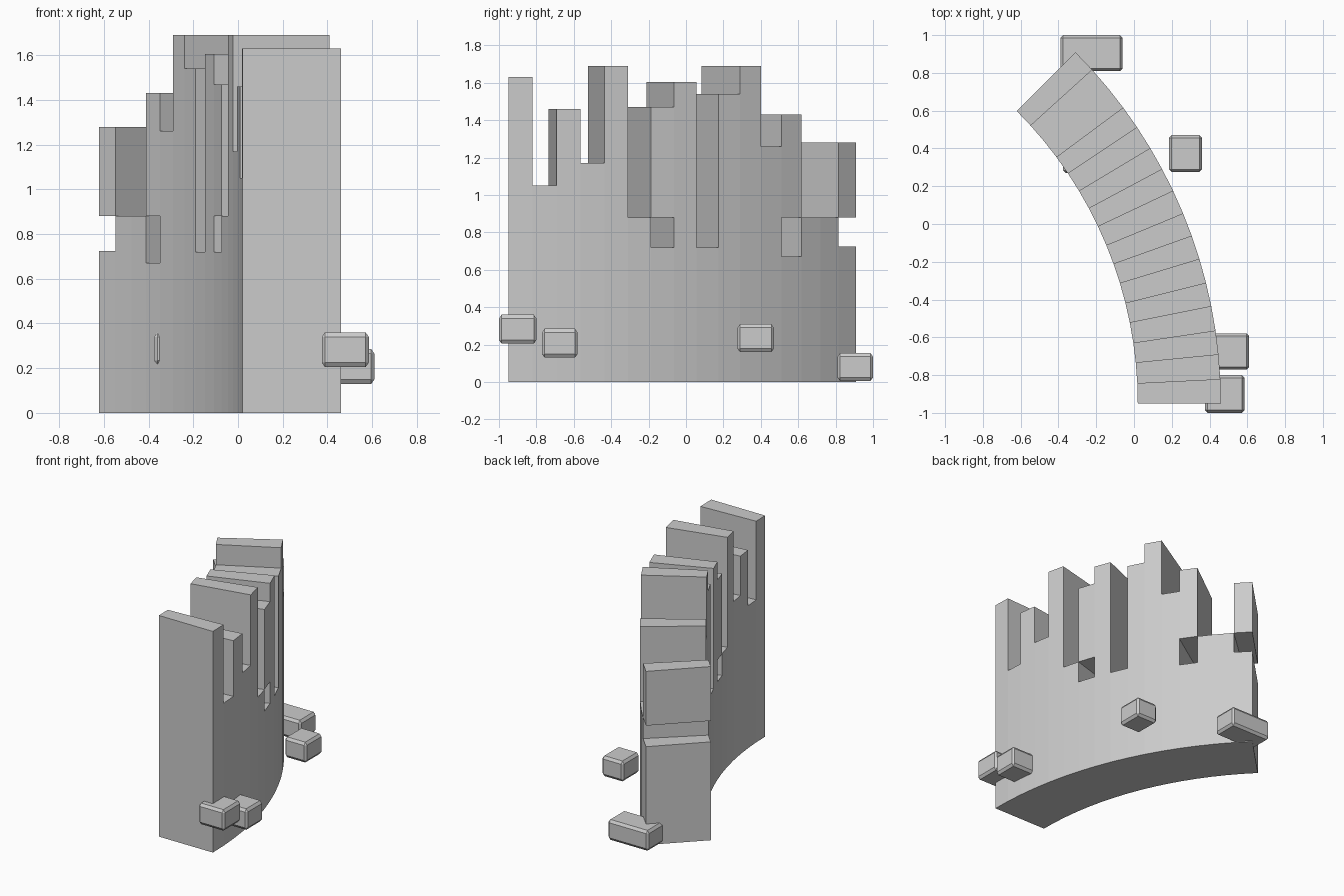
import bpy, bmesh
from math import sin, cos, radians

cube = bpy.data.objects.get("Cube")
if cube:
    bpy.data.objects.remove(cube, do_unlink=True)

stone = bpy.data.materials.new("grey stone")
stone.use_nodes = True
GREY = (0.6, 0.6, 0.6, 1)
stone.diffuse_color = GREY
stone.node_tree.nodes["Principled BSDF"].inputs["Base Color"].default_value = GREY


def add_object(name, bm):
    mesh = bpy.data.meshes.new(name)
    bm.to_mesh(mesh)
    bm.free()
    mesh.materials.append(stone)
    obj = bpy.data.objects.new(name, mesh)
    bpy.context.collection.objects.link(obj)
    return obj


# Ruined curved wall: equal wedges of an arc, each with its own broken top
CENTRE_X, CENTRE_Y = -2.17, -0.95
INNER, OUTER = 2.19, 2.63
tops = [1.63, 1.05, 1.46, 1.17, 1.69, 0.88, 1.47, 1.605,
        0.72, 1.54, 1.69, 1.26, 1.43, 0.88, 0.88, 1.28]
gaps = {6: (0.72, 0.88), 12: (0.67, 0.88), 15: (0.725, 0.88)}
STEP = radians(45) / len(tops)
levels = sorted({0, *tops, *(z for gap in gaps.values() for z in gap)})


def filled(k, j):
    if not (0 <= k < len(tops) and 0 <= j < len(levels) - 1):
        return False
    low, high = gaps.get(k, (0, 0))
    return levels[j] < tops[k] and not low <= levels[j] < high


bm = bmesh.new()
corners = {}


def corner(k, j, r):
    if (k, j, r) not in corners:
        corners[k, j, r] = bm.verts.new((CENTRE_X + r * cos(k * STEP),
                                         CENTRE_Y + r * sin(k * STEP), levels[j]))
    return corners[k, j, r]


for k in range(len(tops)):
    for j in range(len(levels) - 1):
        if not filled(k, j):
            continue
        ring = [(k, j), (k + 1, j), (k + 1, j + 1), (k, j + 1)]
        neighbours = [(k, j - 1), (k + 1, j), (k, j + 1), (k - 1, j)]
        # Curved outer and inner faces
        bm.faces.new([corner(*p, OUTER) for p in ring])
        bm.faces.new([corner(*p, INNER) for p in reversed(ring)])
        # Exposed ends, ledges and undersides
        for i, near in enumerate(neighbours):
            if not filled(*near):
                a, b = ring[i], ring[(i + 1) % 4]
                bm.faces.new([corner(*b, OUTER), corner(*a, OUTER),
                              corner(*a, INNER), corner(*b, INNER)])
bmesh.ops.dissolve_limit(bm, angle_limit=0.01, verts=bm.verts[:], edges=bm.edges[:])
add_object("curved_wall", bm)


# Loose blocks with chamfered edges
def block(name, x, y, z):
    stretch = 1.4
    bm = bmesh.new()
    bmesh.ops.create_cube(bm, size=1)
    size = (x[1] - x[0], y[1] - y[0], (z[1] - z[0]) / stretch)
    bmesh.ops.scale(bm, vec=size, verts=bm.verts)
    bmesh.ops.bevel(bm, geom=bm.edges[:], offset=0.014, segments=1, affect='EDGES')
    bmesh.ops.scale(bm, vec=(1, 1, stretch), verts=bm.verts)
    add_object(name, bm).location = [sum(s) / 2 for s in (x, y, z)]


block("fallen_block_back", (-0.39, -0.06), (0.81, 1.0), (0.005, 0.155))
block("fallen_block_middle", (0.185, 0.36), (0.275, 0.47), (0.16, 0.31))
block("fallen_block_side", (0.41, 0.61), (-0.77, -0.58), (0.13, 0.285))
block("fallen_block_front", (0.375, 0.585), (-1.0, -0.8), (0.205, 0.36))
block("embedded_block", (-0.375, -0.18), (0.27, 0.46), (0.215, 0.36))
